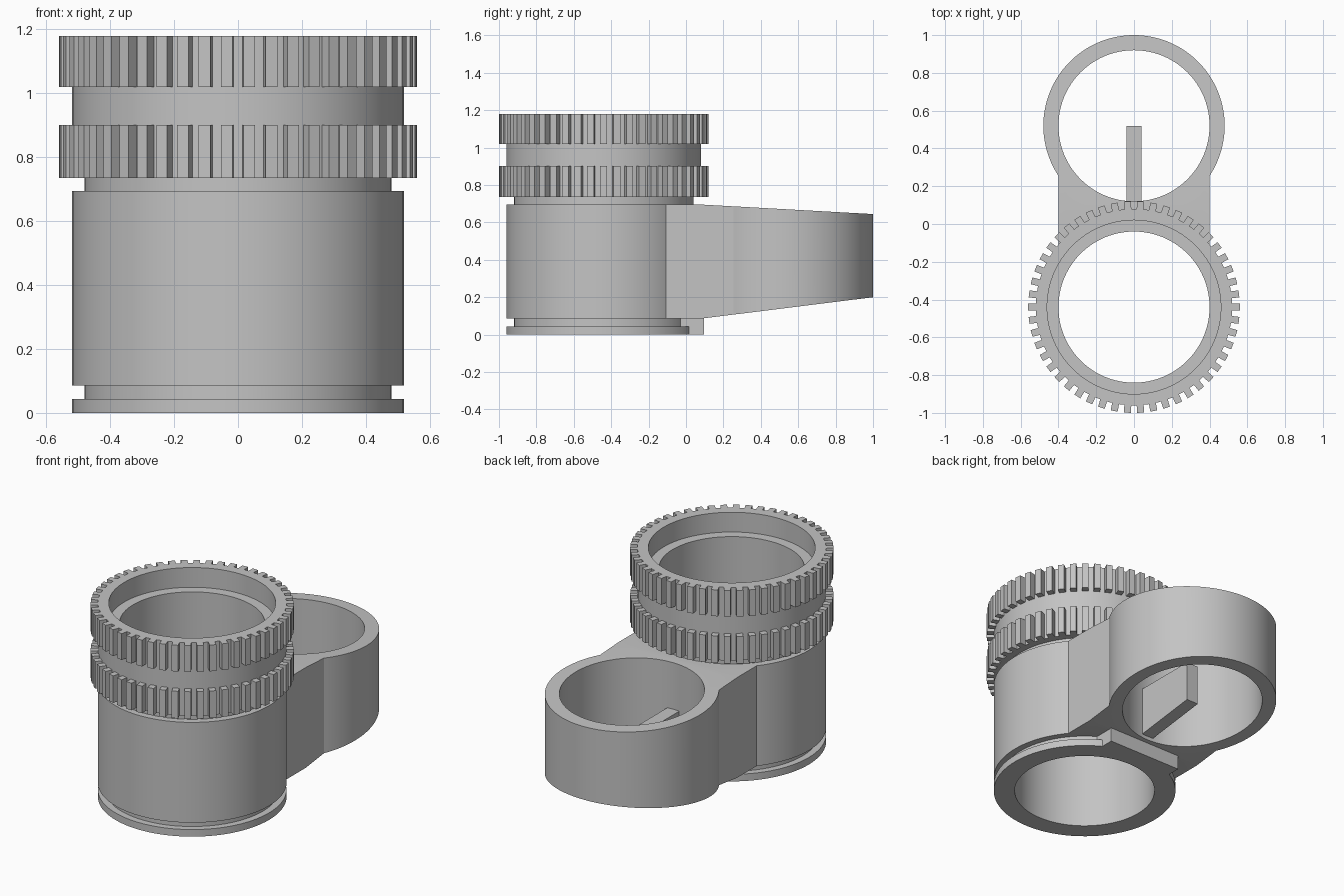
import bpy, bmesh
from math import cos, sin, pi, asin, tau
from mathutils import Matrix, Vector

if "Cube" in bpy.data.objects:
    bpy.data.objects.remove(bpy.data.objects["Cube"])

grey = bpy.data.materials.new("plain grey")
grey.use_nodes = True
grey.diffuse_color = (0.55, 0.55, 0.55, 1)
grey.node_tree.nodes["Principled BSDF"].inputs["Base Color"].default_value = grey.diffuse_color

TUBE_Y, RING_Y = -0.44, 0.52      # axes of the tall tube and the rear ring
BORE, SEGMENTS = 0.40, 96


def finish(name, bm):
    bmesh.ops.recalc_face_normals(bm, faces=bm.faces)
    mesh = bpy.data.meshes.new(name)
    bm.to_mesh(mesh)
    bm.free()
    mesh.materials.append(grey)
    obj = bpy.data.objects.new(name, mesh)
    bpy.context.collection.objects.link(obj)
    return obj


def activate(obj):
    bpy.ops.object.select_all(action='DESELECT')
    obj.select_set(True)
    bpy.context.view_layer.objects.active = obj


def smooth(obj):
    activate(obj)
    bpy.ops.object.shade_smooth_by_angle(angle=pi / 6)


def prism(name, points, low, high, along_x=False):
    """Extrude an outline: (x, y) along z, or (y, z) along x."""
    bm = bmesh.new()
    place = (lambda a, b: (low, a, b)) if along_x else (lambda a, b: (a, b, low))
    face = bm.faces.new([bm.verts.new(place(a, b)) for a, b in points])
    moved = bmesh.ops.extrude_face_region(bm, geom=[face])["geom"]
    offset = Vector((high - low, 0, 0) if along_x else (0, 0, high - low))
    bmesh.ops.translate(bm, vec=offset, verts=[v for v in moved if isinstance(v, bmesh.types.BMVert)])
    return finish(name, bm)


def arc(radius, centre_y, start, end, steps):
    angles = [start + (end - start) * i / steps for i in range(steps + 1)]
    return [(radius * cos(a), centre_y + radius * sin(a)) for a in angles]


def lathe(name, profile):
    """Turn a closed (radius, z) profile about the tube axis."""
    bm = bmesh.new()
    rings = [[bm.verts.new((r * cos(tau * i / SEGMENTS), TUBE_Y + r * sin(tau * i / SEGMENTS), z))
              for r, z in profile] for i in range(SEGMENTS)]
    n = len(profile)
    for i, ring in enumerate(rings):
        other = rings[(i + 1) % SEGMENTS]
        for j in range(n):
            k = (j + 1) % n
            bm.faces.new((ring[j], other[j], other[k], ring[k]))
    return finish(name, bm)


def boolean(obj, tool, operation):
    activate(obj)
    mod = obj.modifiers.new("cut", 'BOOLEAN')
    mod.object, mod.operation, mod.solver = tool, operation, 'EXACT'
    bpy.ops.object.modifier_apply(modifier=mod.name)
    bpy.data.objects.remove(tool)


# Tall hollow tube with flange, two grooves and a stepped mouth
smooth(lathe("main_tube", [
    (BORE, 0), (0.52, 0), (0.52, 0.043), (0.48, 0.043), (0.48, 0.085),
    (0.52, 0.085), (0.52, 0.695), (0.48, 0.695), (0.48, 0.735),
    (0.52, 0.735), (0.52, 1.18), (0.46, 1.18), (0.46, 1.06), (BORE, 1.06)]))


# Two bands of grip teeth
def grip_band(name, low, high, teeth=50):
    bm = bmesh.new()
    for i in range(teeth):
        turn = (Matrix.Translation((0, TUBE_Y, (low + high) / 2))
                @ Matrix.Rotation(tau * i / teeth, 4, 'Z')
                @ Matrix.Translation((0.535, 0, 0))
                @ Matrix.Diagonal((0.05, 0.037, high - low, 1)))
        bmesh.ops.create_cube(bm, size=1, matrix=turn)
    return finish(name, bm)


grip_band("lower_grip_teeth", 0.735, 0.90)
grip_band("upper_grip_teeth", 1.02, 1.18)

# Rear arm: plan outline trimmed to a tapering side shape, then bored
join = asin(0.40 / 0.48)
outline = arc(0.48, RING_Y, join - pi / 2, 3 * pi / 2 - join, SEGMENTS)
seat = asin(0.40 / 0.50)
outline += arc(0.50, TUBE_Y, pi / 2 + seat, pi / 2 - seat, 32)
arm = prism("rear_arm", outline, -0.2, 1.0)
side = [(-0.3, 0.085), (0.08, 0.085), (1.02, 0.202), (1.02, 0.643), (0.08, 0.695), (-0.3, 0.695)]
boolean(arm, prism("side_cutter", side, -0.7, 0.7, along_x=True), 'INTERSECT')
bore = arc(BORE, RING_Y, 0, tau, SEGMENTS)[:-1]
boolean(arm, prism("bore_cutter", bore, -0.3, 1.1), 'DIFFERENCE')
smooth(arm)

# Fin inside the rear ring
prism("ring_fin", [(0.10, 0.11), (0.52, 0.165), (0.52, 0.41), (0.10, 0.41)], -0.04, 0.04, along_x=True)

# Flat stop tab behind the bottom flange
tab = [(0.25, 0.095), (-0.25, 0.095)]
tab += arc(0.45, TUBE_Y, pi / 2 + asin(0.25 / 0.45), pi / 2 - asin(0.25 / 0.45), 16)
prism("stop_tab", tab, 0, 0.087)
